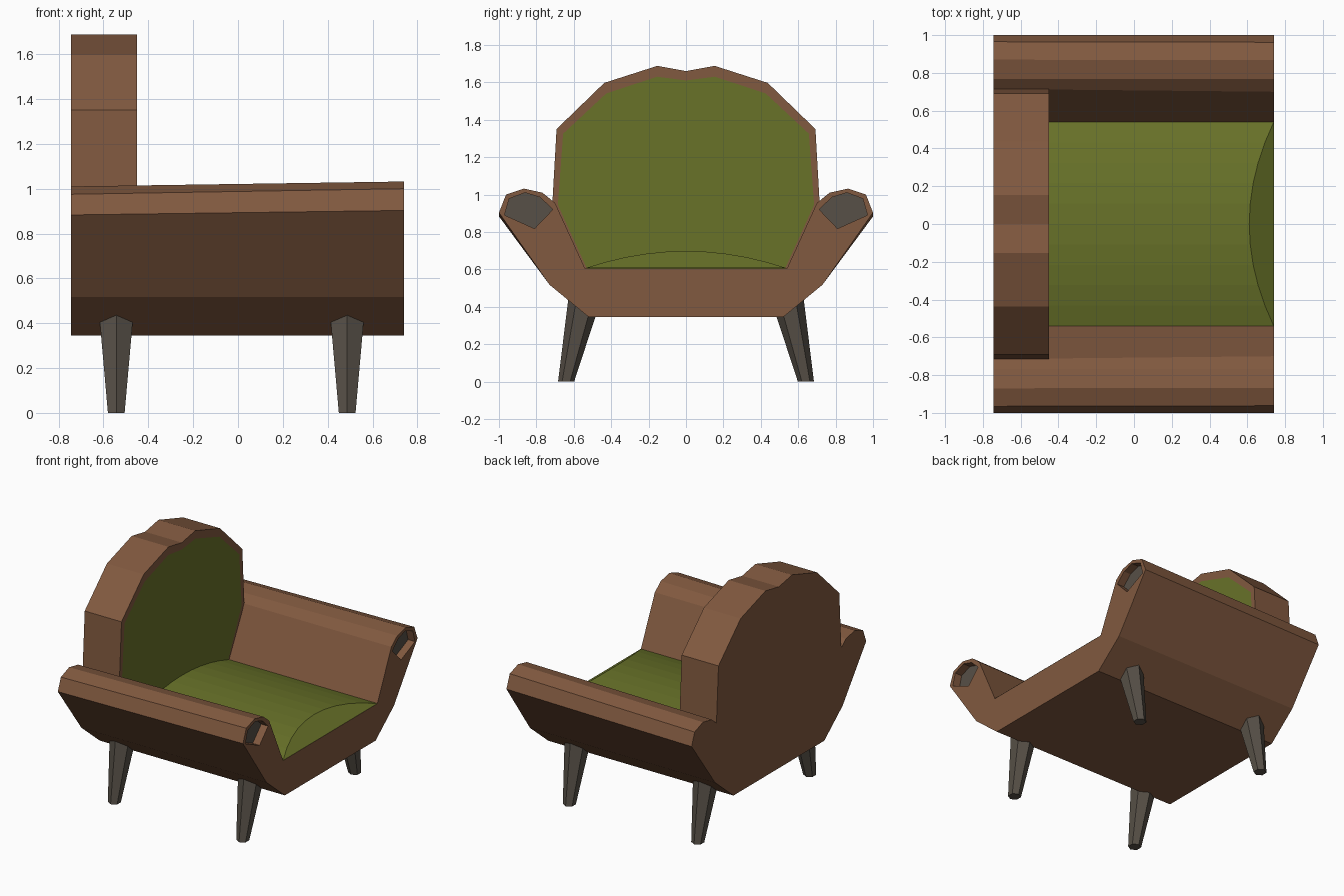
import bpy, bmesh, math

if "Cube" in bpy.data.objects:
    bpy.data.objects.remove(bpy.data.objects["Cube"])


def material(name, rgb):
    m = bpy.data.materials.new(name)
    m.diffuse_color = (*rgb, 1)
    m.use_nodes = True
    m.node_tree.nodes["Principled BSDF"].inputs["Base Color"].default_value = m.diffuse_color
    return m


BROWN = material("brown_leather", (0.22, 0.10, 0.05))
GREEN = material("green_fabric", (0.14, 0.17, 0.022))
GREY = material("dark_wood", (0.095, 0.08, 0.063))


def loft(name, rings, mats, end_mat=0):
    """Skin matching rings of points and cap both ends."""
    bm = bmesh.new()
    loops = [[bm.verts.new(p) for p in r] for r in rings]
    n = len(loops[0])
    for a, b in zip(loops, loops[1:]):
        for i in range(n):
            j = (i + 1) % n
            bm.faces.new((a[i], a[j], b[j], b[i]))
    bm.faces.new(loops[0][::-1])
    bm.faces.new(loops[-1]).material_index = end_mat
    bmesh.ops.recalc_face_normals(bm, faces=bm.faces)
    me = bpy.data.meshes.new(name)
    bm.to_mesh(me)
    bm.free()
    for m in mats:
        me.materials.append(m)
    ob = bpy.data.objects.new(name, me)
    bpy.context.collection.objects.link(ob)
    return ob


def at_x(x, pts):
    return [(x, y, z) for y, z in pts]


def mirrored(half):
    """Complete a symmetric (y, z) outline from its +y half."""
    return half + [(-y, z) for y, z in reversed(half) if y > 0]


X_BACK, X_FRONT, X_REST = -0.745, 0.74, -0.45

# Frame: U-shaped shell with rolled arms, rising slightly to the front
lower = [(0.52, 0.345), (0.73, 0.518)]
arm_back = [(1.0, 0.883), (0.965, 0.975), (0.87, 1.01), (0.768, 0.99), (0.715, 0.945)]
arm_front = [(1.0, 0.903), (0.962, 1.0), (0.867, 1.032), (0.768, 1.01), (0.70, 0.955)]
seat_edge = [(0.54, 0.605)]
frame = loft("frame", [at_x(X_BACK, mirrored(lower + arm_back + seat_edge)),
                       at_x(X_FRONT, mirrored(lower + arm_front + seat_edge))], [BROWN])

# Recessed grey ends of the arms
cap = [(0.97, 0.89), (0.945, 0.978), (0.86, 1.01), (0.78, 0.985), (0.712, 0.92), (0.81, 0.818)]
for side, s in (("left", -1), ("right", 1)):
    pts = [(s * y, z) for y, z in cap]
    cutter = loft(side + "_arm_cutter", [at_x(0.68, pts), at_x(0.8, pts)], [BROWN])
    cutter.hide_render = True
    cutter.hide_viewport = True
    mod = frame.modifiers.new(side + "_recess", 'BOOLEAN')
    mod.operation = 'DIFFERENCE'
    mod.solver = 'EXACT'
    mod.object = cutter
    loft(side + "_arm_cap", [at_x(0.67, pts), at_x(0.685, pts)], [GREY])

# Backrest: scalloped outline with a green front panel inset in a brown rim
outline = [(0.54, 0.605), (0.715, 0.945), (0.692, 1.35), (0.437, 1.597), (0.153, 1.688), (0, 1.66)]
panel = [(0.53, 0.605), (0.685, 0.945), (0.657, 1.325), (0.427, 1.54), (0.155, 1.63), (0, 1.61)]
loft("backrest", [at_x(X_BACK, mirrored(outline)), at_x(X_REST, mirrored(outline)),
                  at_x(X_REST, mirrored(panel))], [BROWN, GREEN], end_mat=1)

# Seat cushion: domed top with a crescent sloping down to the front edge
ys = [-0.54 + 1.08 * i / 10 for i in range(11)]
bulge = [1 - (y / 0.54) ** 2 for y in ys]
back_row = [(X_REST - 0.02, y, 0.606 + 0.092 * b) for y, b in zip(ys, bulge)]
crest = [(X_FRONT - 0.13 * b, y, 0.606 + 0.092 * b) for y, b in zip(ys, bulge)]
front_row = [(X_FRONT, y, 0.606) for y in ys]
bm = bmesh.new()
rows = [[bm.verts.new(p) for p in r] for r in (back_row, crest, front_row)]
for a, b in zip(rows, rows[1:]):
    for i in range(10):
        bm.faces.new((a[i], b[i], b[i + 1], a[i + 1]))
bmesh.ops.remove_doubles(bm, verts=bm.verts, dist=0.0005)
bmesh.ops.recalc_face_normals(bm, faces=bm.faces)
if sum(f.normal.z for f in bm.faces) < 0:
    bmesh.ops.reverse_faces(bm, faces=bm.faces)
me = bpy.data.meshes.new("seat_cushion")
bm.to_mesh(me)
bm.free()
me.materials.append(GREEN)
bpy.context.collection.objects.link(bpy.data.objects.new("seat_cushion", me))


# Legs: tapered hexagons splayed outwards
def hexagon(cx, cy, z, r):
    return [(cx + r * math.sin(k * math.pi / 3), cy + r * math.cos(k * math.pi / 3), z)
            for k in range(6)]


for end, x in (("back", -0.543), ("front", 0.487)):
    for side, s in (("left", -1), ("right", 1)):
        loft(f"{end}_{side}_leg", [hexagon(x, s * 0.641, 0, 0.043),
                                   hexagon(x, s * 0.537, 0.46, 0.09)], [GREY])
